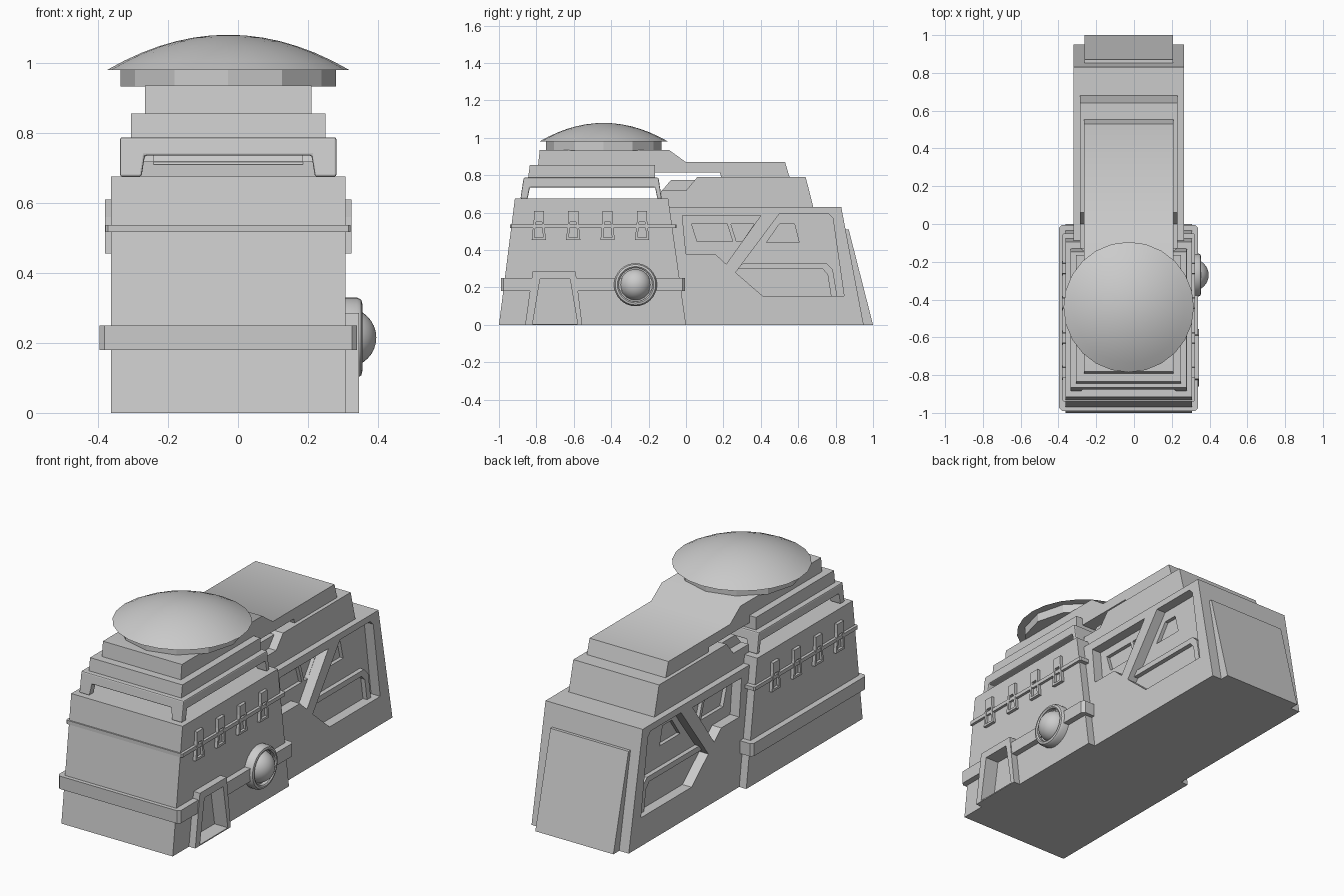
import bpy, bmesh, math
from mathutils import Matrix, Vector

cube = bpy.data.objects.get("Cube")
if cube:
    bpy.data.objects.remove(cube)

CX = -0.028  # middle plane of the hull


def finish(name, bm):
    bmesh.ops.recalc_face_normals(bm, faces=bm.faces)
    mesh = bpy.data.meshes.new(name)
    bm.to_mesh(mesh)
    bm.free()
    obj = bpy.data.objects.new(name, mesh)
    bpy.context.collection.objects.link(obj)
    return obj


def prism(name, outline, start, end, axis="x"):
    """Extrude a flat outline along one axis."""
    place = {"x": lambda a, b, t: (t, a, b),
             "y": lambda a, b, t: (a, t, b),
             "z": lambda a, b, t: (a, b, t)}[axis]
    bm = bmesh.new()
    face = bm.faces.new([bm.verts.new(place(a, b, start)) for a, b in outline])
    ext = bmesh.ops.extrude_face_region(bm, geom=[face])
    verts = [e for e in ext["geom"] if isinstance(e, bmesh.types.BMVert)]
    bmesh.ops.translate(bm, verts=verts, vec=Vector(place(0, 0, end - start)))
    return finish(name, bm)


def centred(name, outline, half):
    return prism(name, outline, CX - half, CX + half)


def lathe(name, profile, steps, matrix):
    """Spin a (radius, height) profile around local z."""
    bm = bmesh.new()
    verts = [bm.verts.new((r, 0, h)) for r, h in profile]
    edges = [bm.edges.new(p) for p in zip(verts, verts[1:])]
    bmesh.ops.spin(bm, geom=verts + edges, cent=(0, 0, 0), axis=(0, 0, 1),
                   angle=math.tau, steps=steps)
    bmesh.ops.remove_doubles(bm, verts=bm.verts, dist=1e-4)
    bmesh.ops.transform(bm, matrix=matrix, verts=bm.verts)
    return finish(name, bm)


def bake(obj):
    deps = bpy.context.evaluated_depsgraph_get()
    mesh = bpy.data.meshes.new_from_object(obj.evaluated_get(deps))
    obj.modifiers.clear()
    obj.data = mesh


def cut(obj, cutter):
    mod = obj.modifiers.new("cut", "BOOLEAN")
    mod.operation, mod.solver, mod.object = "DIFFERENCE", "EXACT", cutter
    bake(obj)
    bpy.data.objects.remove(cutter)


def smooth(obj, degrees):
    bpy.ops.object.select_all(action="DESELECT")
    obj.select_set(True)
    bpy.context.view_layer.objects.active = obj
    bpy.ops.object.shade_smooth_by_angle(angle=math.radians(degrees))


def band(name, half, y0, y1, z0, z1, c):
    """Belt around the front hull with chamfered corners."""
    a, b = CX - half, CX + half
    plan = [(a + c, y0), (b - c, y0), (b, y0 + c), (b, y1 - c),
            (b - c, y1), (a + c, y1), (a, y1 - c), (a, y0 + c)]
    return prism(name, plan, z0, z1, "z")


# Front hull and its two belts
front_hull = centred("front_hull", [(-1, 0), (0, 0), (-0.095, 0.675), (-0.915, 0.675)], 0.335)
lower_belt = band("lower_belt", 0.368, -0.99, -0.005, 0.18, 0.25, 0.015)
upper_belt = band("upper_belt", 0.35, -0.94, -0.05, 0.517, 0.537, 0.006)

# Doorway with a raised frame on one side
opening = [(-0.82, 0.006), (-0.78, 0.245), (-0.62, 0.245), (-0.58, 0.006)]
door_frame = prism("door_frame", [(-0.86, 0), (-0.82, 0.285), (-0.59, 0.285), (-0.555, 0)],
                   0.29, 0.345)
for part in (front_hull, lower_belt, door_frame):
    cut(part, prism("door_cutter", opening, 0.265, 0.4))

# Round side lamp: stepped ring and bulb
side = Matrix.Translation((0.3, -0.27, 0.215)) @ Matrix.Rotation(math.pi / 2, 4, "Y")
ring = lathe("lamp_ring", [(0, -0.01), (0.115, -0.01), (0.115, 0.04), (0.108, 0.052),
                           (0.097, 0.055), (0.09, 0.05), (0.09, 0.03), (0, 0.03)], 32, side)
smooth(ring, 35)
arc = [(0.085 * math.cos(i * math.pi / 16), 0.01 + 0.085 * math.sin(i * math.pi / 16))
       for i in range(9)]
smooth(lathe("lamp_bulb", [(0, 0.01)] + arc, 32, side), 35)

# Clips hanging over the upper belt on both sides
for i in range(4):
    y = -0.787 + 0.184 * i
    shape = [(-0.038, 0.455), (-0.027, 0.56), (-0.027, 0.61),
             (0.027, 0.61), (0.027, 0.56), (0.038, 0.455)]
    slot = [(-0.023, 0.467), (-0.016, 0.55), (0.016, 0.55), (0.023, 0.467)]
    for label, s in (("left", 1), ("right", -1)):
        clip = prism(f"{label}_clip_{i + 1}", [(y + a, z) for a, z in shape],
                     CX + s * 0.32, CX + s * 0.352)
        cut(clip, prism("slot_cutter", [(y + a, z) for a, z in slot],
                        CX + s * 0.338, CX + s * 0.4))

# Rear hull with recessed side panels and windows
rear_hull = centred("rear_hull", [(-0.2, 0), (0.95, 0), (0.83, 0.63), (-0.2, 0.63)], 0.2925)
panels = [
    (0.055, [(-0.02, 0.585), (0.40, 0.585), (0.215, 0.325), (0.155, 0.38), (0, 0.38)]),
    (0.055, [(0.50, 0.595), (0.76, 0.595), (0.785, 0.57), (0.845, 0.155),
             (0.41, 0.155), (0.265, 0.28)]),
    (0.075, [(0.03, 0.54), (0.22, 0.54), (0.25, 0.445), (0.06, 0.445)]),
    (0.075, [(0.24, 0.54), (0.365, 0.54), (0.30, 0.445), (0.27, 0.445)]),
    (0.075, [(0.50, 0.54), (0.58, 0.54), (0.605, 0.44), (0.43, 0.44)]),
]
rail = [(0.303, 0.33), (0.75, 0.33), (0.785, 0.295), (0.808, 0.155),
        (0.775, 0.155), (0.757, 0.27), (0.73, 0.30), (0.28, 0.30)]
for label, s in (("left", 1), ("right", -1)):
    for depth, outline in panels:
        cut(rear_hull, prism("panel_cutter", outline, CX + s * (0.2925 - depth), CX + s * 0.4))
    prism(f"{label}_panel_rail", rail, CX + s * 0.22, CX + s * 0.262)

# Sloping rear plate
centred("rear_plate", [(0.80, 0), (1.0, 0), (0.87, 0.51), (0.80, 0.51)], 0.235)

# Stepped deck over the rear hull
centred("rear_deck", [(-0.13, 0.62), (0.683, 0.62), (0.64, 0.79), (0.06, 0.79),
                      (0, 0.718), (-0.13, 0.718)], 0.258)
centred("deck_bridge", [(-0.135, 0.71), (-0.08, 0.775), (0.06, 0.775), (0.06, 0.71)], 0.213)

# Open-sided table standing on four corner legs
table = centred("roof_table", [(-0.885, 0.675), (-0.868, 0.787), (-0.147, 0.787),
                               (-0.13, 0.675)], 0.309)
cut(table, centred("side_cutter", [(-0.85, 0.66), (-0.835, 0.735), (-0.165, 0.735),
                                   (-0.15, 0.66)], 0.5))
cut(table, prism("end_cutter", [(CX - 0.25, 0.66), (CX - 0.238, 0.735),
                                (CX + 0.238, 0.735), (CX + 0.25, 0.66)], -1, 0, "y"))
bevel = table.modifiers.new("bevel", "BEVEL")
bevel.width, bevel.segments, bevel.limit_method = 0.006, 2, "ANGLE"
bevel.angle_limit = math.radians(40)
bake(table)

# Upper roof steps
centred("roof_step", [(-0.845, 0.78), (-0.835, 0.855), (-0.165, 0.855), (-0.165, 0.78)], 0.278)
top = centred("roof_spine", [(-0.795, 0.815), (-0.782, 0.935), (-0.09, 0.935), (0, 0.87),
                             (0.53, 0.87), (0.555, 0.785), (0.19, 0.785), (0.18, 0.815)], 0.2375)
smooth(top, 40)

# Twelve-sided drum and shallow dome
hub = Matrix.Translation((CX, -0.44, 0))
lathe("dome_drum", [(0, 0.932), (0.308, 0.932), (0.308, 0.985), (0, 0.985)], 12, hub)
cap = [(0.345 * (1 - i / 7), 0.98 + 0.1 * (1 - (1 - i / 7) ** 2)) for i in range(8)]
smooth(lathe("dome", [(0, 0.978)] + cap, 24, hub), 30)
